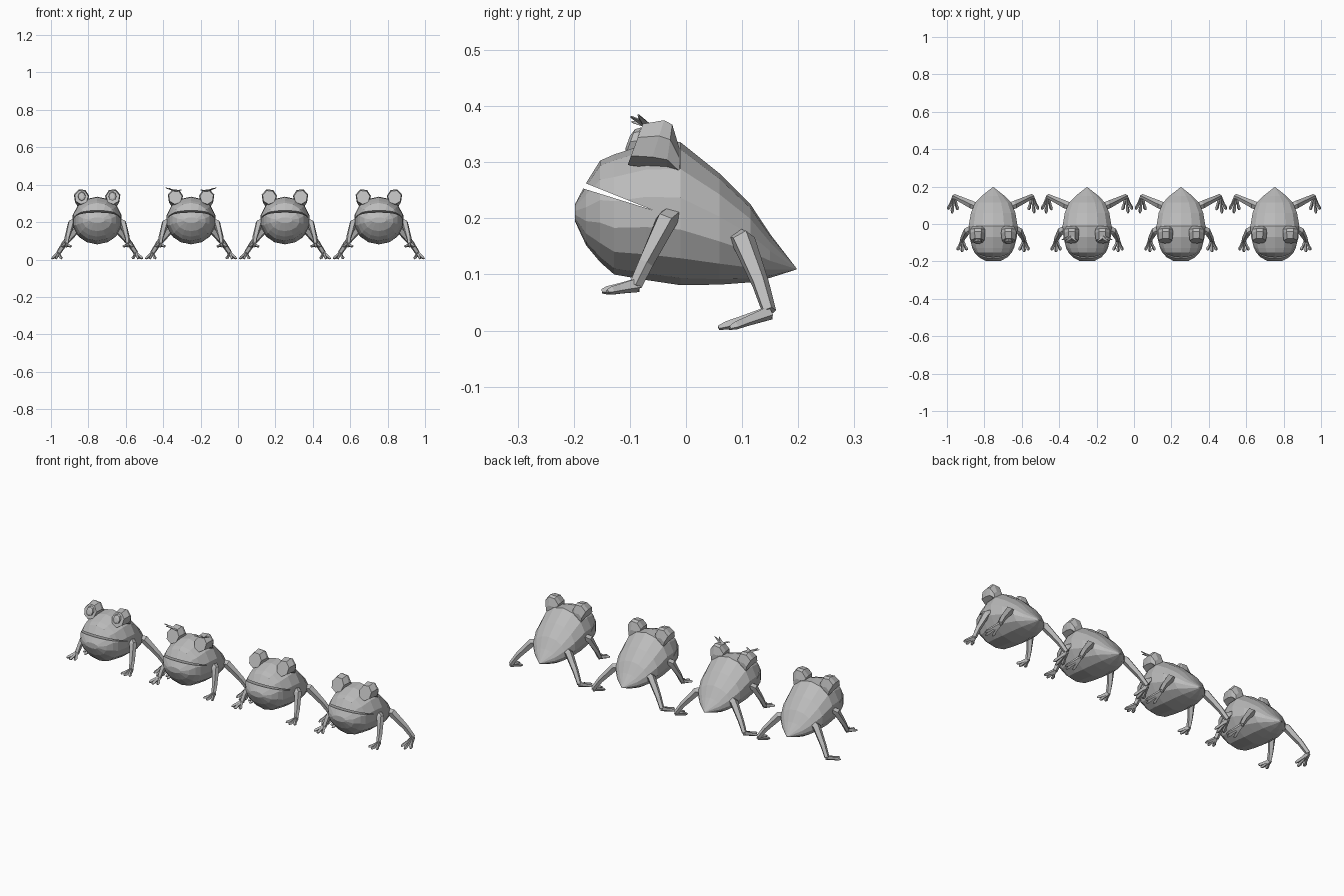
import bpy, bmesh, math
from mathutils import Vector

if "Cube" in bpy.data.objects:
    bpy.data.objects.remove(bpy.data.objects["Cube"])

grey = bpy.data.materials.new("plain grey")
grey.diffuse_color = (0.5, 0.5, 0.5, 1)
grey.use_nodes = True
grey.node_tree.nodes["Principled BSDF"].inputs["Base Color"].default_value = grey.diffuse_color


def make_object(name, lofts, x):
    """Each loft is a list of rings (equal point counts), bridged and capped."""
    bm = bmesh.new()
    for rings in lofts:
        vs = [[bm.verts.new(p) for p in r] for r in rings]
        n = len(vs[0])
        for a, b in zip(vs, vs[1:]):
            for i in range(n):
                j = (i + 1) % n
                bm.faces.new((a[i], a[j], b[j], b[i]))
        bm.faces.new(vs[0])
        bm.faces.new(vs[-1][::-1])
    bmesh.ops.remove_doubles(bm, verts=bm.verts, dist=0.0002)
    bmesh.ops.recalc_face_normals(bm, faces=bm.faces)
    me = bpy.data.meshes.new(name)
    bm.to_mesh(me)
    bm.free()
    me.materials.append(grey)
    ob = bpy.data.objects.new(name, me)
    ob.location.x = x
    bpy.context.collection.objects.link(ob)
    return ob


def both(loft):
    """The loft and its mirror image."""
    return [loft, [[(-p[0], p[1], p[2]) for p in r] for r in loft]]


def oval(cx, y, cz, w, h, n, lean=0.0, turn=0.0):
    """Upright ring facing the front; lean moves its top backwards."""
    out = []
    for i in range(n):
        a = turn + 2 * math.pi * i / n
        out.append((cx + w * math.cos(a), y + lean * math.sin(a), cz + h * math.sin(a)))
    return out


def tube(points, n=5):
    """Tapered limb through (position, half width, half height) stations."""
    rings = []
    pos = [Vector(p[0]) for p in points]
    for i, (p, w, h) in enumerate(points):
        d = (pos[min(i + 1, len(pos) - 1)] - pos[max(i - 1, 0)]).normalized()
        u = d.cross(Vector((0, 0, 1))).normalized()
        v = u.cross(d)
        rings.append([tuple(pos[i] + u * w * math.cos(2 * math.pi * k / n + 0.3)
                            + v * h * math.sin(2 * math.pi * k / n + 0.3)) for k in range(n)])
    return rings


def toe_set(base, tips):
    """Flat foot of tapered toes fanning out from the ankle."""
    feet = []
    for t in tips:
        b, e = Vector(base), Vector(t)
        feet += both(tube([(b, 0.010, 0.013), (b.lerp(e, 0.6), 0.007, 0.009),
                           (b.lerp(e, 0.85), 0.010, 0.008), (e, 0.005, 0.004)], 4))
    return feet


# body stations: y, top, bottom, half width
body = [(-0.198, 0.225, 0.195, 0.040), (-0.178, 0.263, 0.152, 0.078),
        (-0.153, 0.303, 0.122, 0.102), (-0.128, 0.314, 0.100, 0.115),
        (-0.070, 0.333, 0.090, 0.130), (-0.010, 0.336, 0.081, 0.134),
        (0.060, 0.280, 0.082, 0.122), (0.115, 0.225, 0.086, 0.098),
        (0.150, 0.172, 0.094, 0.063), (0.197, 0.111, 0.109, 0.002)]
body_rings = [oval(0, y, (t + b) / 2, w, (t - b) / 2, 14, 0, math.pi / 14 + math.pi / 2 - math.pi / 14)
              for y, t, b, w in body]

# wedge that opens the mouth of every frog
wedge = [(-0.25, 0.291), (-0.06, 0.215), (-0.25, 0.274)]
cutter = make_object("mouth_cutter", [[[(s, y, z) for y, z in wedge] for s in (-1.2, 1.2)]], 0)
cutter.hide_render = True
cutter.display_type = 'WIRE'

for k in range(4):
    x = -0.753 + 0.502 * k
    ob = make_object("frog_body", [body_rings], x)
    mod = ob.modifiers.new("mouth", 'BOOLEAN')
    mod.operation = 'DIFFERENCE'
    mod.solver = 'EXACT'
    mod.object = cutter

    # raised eye sockets
    socket = [oval(0.084, -0.090, 0.333, 0.037, 0.038, 7, 0.014, 0.3),
              oval(0.084, -0.052, 0.334, 0.042, 0.044, 7, 0.014, 0.3),
              oval(0.084, -0.030, 0.328, 0.040, 0.042, 7, 0.006, 0.3),
              oval(0.080, -0.012, 0.300, 0.030, 0.028, 7, 0, 0.3)]
    make_object("eye_sockets", both(socket), x)

    # front legs and feet
    arm = tube([((0.105, -0.020, 0.215), 0.020, 0.012), ((0.138, -0.036, 0.196), 0.020, 0.020),
                ((0.160, -0.072, 0.120), 0.014, 0.014), ((0.166, -0.090, 0.080), 0.012, 0.012)])
    make_object("front_legs", both(arm), x)
    make_object("front_feet", toe_set((0.166, -0.086, 0.081),
                [(0.140, -0.140, 0.070), (0.166, -0.150, 0.070), (0.191, -0.140, 0.070)]), x)

    # back legs and feet
    leg = tube([((0.070, 0.085, 0.165), 0.020, 0.020), ((0.112, 0.102, 0.160), 0.022, 0.022),
                ((0.175, 0.132, 0.085), 0.016, 0.016), ((0.208, 0.148, 0.034), 0.013, 0.013)])
    make_object("back_legs", both(leg), x)
    make_object("back_feet", toe_set((0.208, 0.150, 0.032),
                [(0.190, 0.075, 0.005), (0.220, 0.058, 0.005), (0.242, 0.078, 0.005)]), x)

    # first frog: round eyes; second frog: flared lashes
    if k == 0:
        eye = [oval(0.082, -0.088, 0.338, 0.021, 0.024, 8, 0.008),
               oval(0.082, -0.099, 0.337, 0.019, 0.022, 8, 0.008),
               oval(0.082, -0.104, 0.336, 0.009, 0.011, 8, 0.004)]
        make_object("round_eyes", both(eye), x)
    if k == 1:
        lashes = []
        for tip in ((0.136, -0.085, 0.384), (0.118, -0.098, 0.381), (0.052, -0.096, 0.372)):
            lashes += both(tube([((0.086, -0.070, 0.366), 0.012, 0.005), (tip, 0.002, 0.002)], 4))
        make_object("eyelashes", lashes, x)
